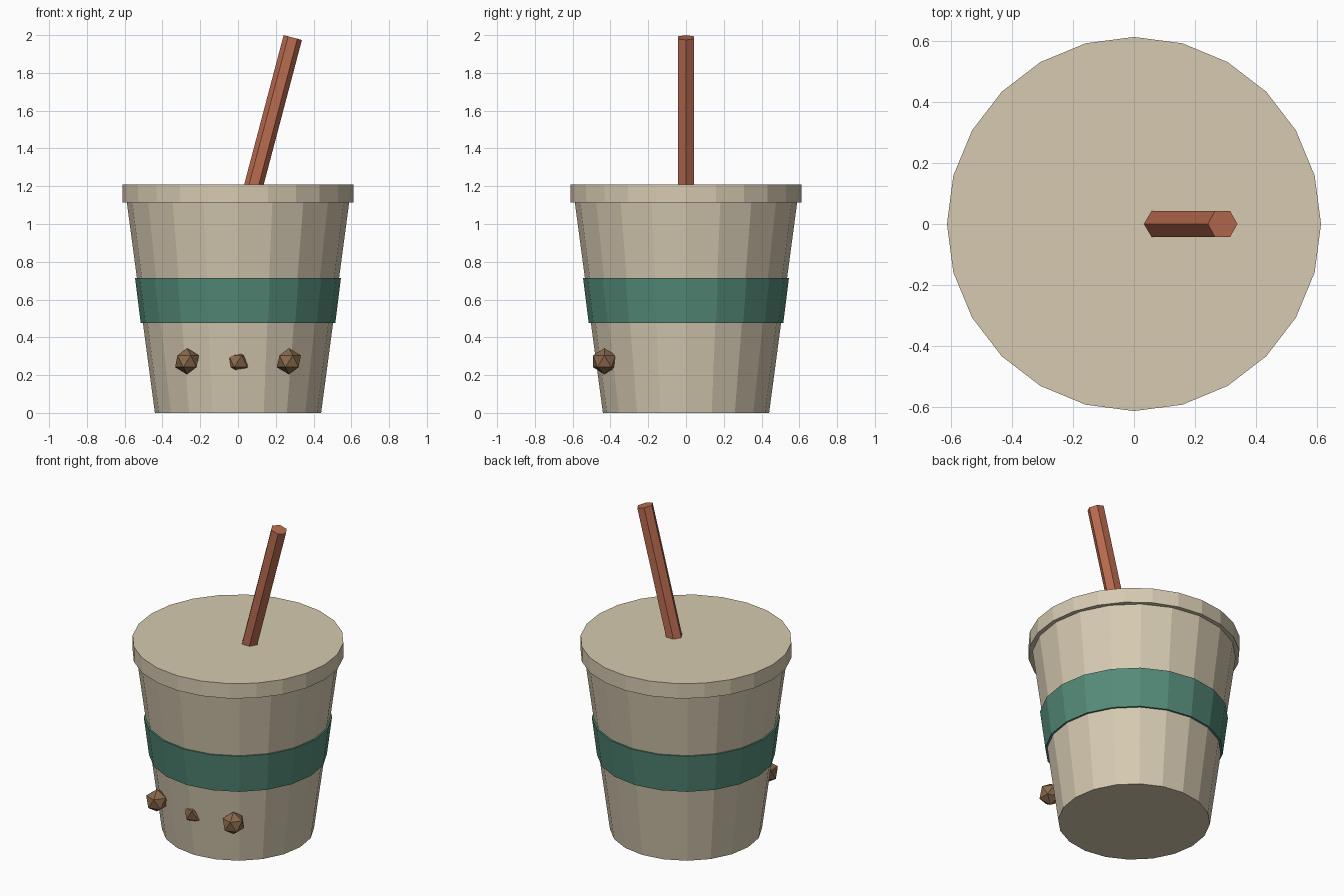
import bpy
import bmesh
from math import radians
from mathutils import Matrix, Vector

cube = bpy.data.objects.get("Cube")
if cube:
    bpy.data.objects.remove(cube, do_unlink=True)


def material(name, rgb):
    mat = bpy.data.materials.new(name)
    mat.use_nodes = True
    colour = (*rgb, 1.0)
    mat.diffuse_color = colour
    mat.node_tree.nodes["Principled BSDF"].inputs["Base Color"].default_value = colour
    return mat


def finish(name, bm, mat):
    mesh = bpy.data.meshes.new(name)
    bm.to_mesh(mesh)
    bm.free()
    mesh.materials.append(mat)
    obj = bpy.data.objects.new(name, mesh)
    bpy.context.collection.objects.link(obj)
    return obj


def frustum(name, mat, sides, r_low, r_high, z_low, z_high, turn=0):
    """Flat-shaded capped cone standing between two heights."""
    bm = bmesh.new()
    bmesh.ops.create_cone(
        bm, cap_ends=True, segments=sides, radius1=r_low, radius2=r_high,
        depth=z_high - z_low,
        matrix=Matrix.Translation((0, 0, (z_low + z_high) / 2))
        @ Matrix.Rotation(radians(turn), 4, 'Z'))
    return finish(name, bm, mat)


cream = material("cream", (0.67, 0.59, 0.44))
green = material("green", (0.09, 0.26, 0.19))
terracotta = material("terracotta", (0.49, 0.15, 0.08))
brown = material("brown", (0.25, 0.14, 0.07))

# Cup, sleeve and lid
frustum("cup_body", cream, 20, 0.44, 0.60, 0.0, 1.2)
frustum("sleeve_band", green, 20, 0.515, 0.545, 0.475, 0.715)
frustum("lid", cream, 24, 0.612, 0.612, 1.115, 1.21)

# Leaning six-sided straw, with its origin at the top end
straw = frustum("straw", terracotta, 6, 0.05, 0.05, -0.95, 0.0, turn=30)
straw.location = (0.29, 0, 1.987)
straw.rotation_euler.y = radians(14.8)
# Put a corner of the hexagon on the leaning side
corner = max(straw.data.vertices, key=lambda v: v.co.x).co
if abs(corner.y) > 0.01:
    straw.data.transform(Matrix.Rotation(radians(30), 4, 'Z'))

# Two beads for eyes, and a nose bead sunk into the cup
for name, x in (("right_eye", -0.27), ("nose", 0.0), ("left_eye", 0.27)):
    bm = bmesh.new()
    bmesh.ops.create_icosphere(bm, subdivisions=1, radius=0.07,
                               matrix=Matrix.Translation(Vector((x, -0.432, 0.273))))
    finish(name, bm, brown)
